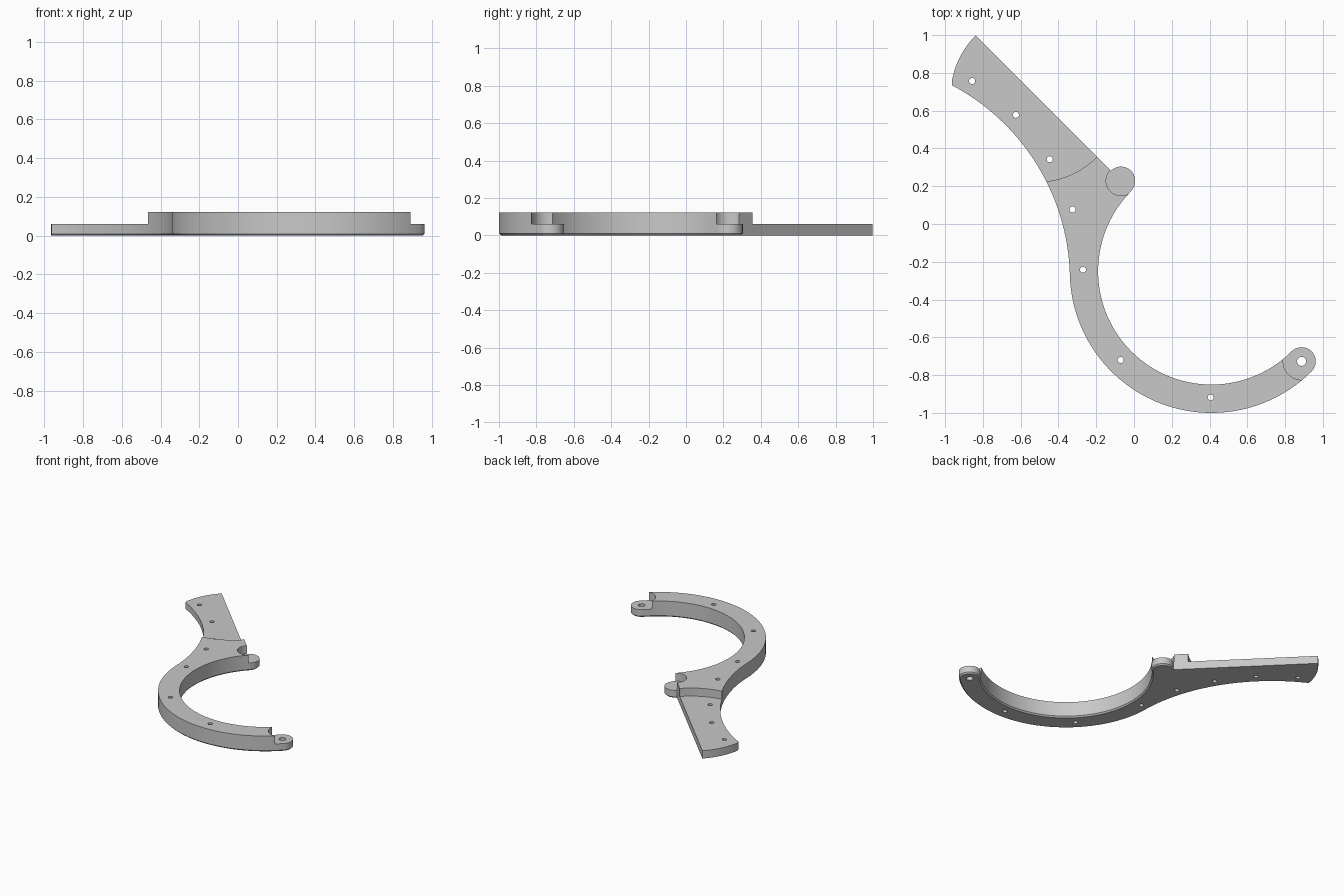
import bpy, bmesh, math

if "Cube" in bpy.data.objects:
    bpy.data.objects.remove(bpy.data.objects["Cube"])

RING = (0.41, -0.25)              # ring centre
INNER, OUTER, MID = 0.60, 0.75, 0.675
HIGH, LOW = 0.122, 0.06           # full height and thin height
FLARE = (-1.511, -0.302)          # centre of the concave outer flank
PAD = (-0.518, 0.678)             # centre of the thin arm's round recess


def polar(c, r, deg):
    a = math.radians(deg)
    return (c[0] + r * math.cos(a), c[1] + r * math.sin(a))


def arc(c, r, a0, a1, n):
    return [polar(c, r, a0 + (a1 - a0) * i / n) for i in range(n + 1)]


def cylinder(name, c, r, z0, z1, n):
    bpy.ops.mesh.primitive_cylinder_add(vertices=n, radius=r, depth=z1 - z0,
                                        location=(c[0], c[1], (z0 + z1) / 2))
    ob = bpy.context.object
    ob.name = name
    return ob


tab_low = polar(RING, MID, -45)
tab_high = polar(RING, MID + 0.002, 135)

# Outline: inner ring, end tab, outer ring, flank, arm end, straight edge, tab
outline = arc(RING, INNER, 135, 315, 96)
outline += arc(tab_low, 0.075, 135, -45, 24)[1:]
outline += arc(RING, OUTER, 315, 181.56, 72)[1:]
outline += arc(FLARE, 1.172, 1.56, 62.1, 36)[1:]
flank_end = len(outline) - 1
outline += arc(PAD, 0.453, 172.5, 135, 16)[1:]
straight_start = len(outline) - 1
outline += arc(tab_high, 0.075, 135, -45, 24)[:-1]

bm = bmesh.new()
base = [bm.verts.new((x, y, 0)) for x, y in outline]
face = bm.faces.new(base)
count = len(base)
# Bottom edges that carry the small chamfer
soft = [bm.edges.get((base[i], base[(i + 1) % count])) for i in range(count)
        if not flank_end <= i <= straight_start]
top = bmesh.ops.extrude_face_region(bm, geom=[face], use_keep_orig=True)
for v in top["geom"]:
    if isinstance(v, bmesh.types.BMVert):
        v.co.z = HIGH
bmesh.ops.recalc_face_normals(bm, faces=bm.faces)
bmesh.ops.bevel(bm, geom=soft, offset=0.01, segments=1, affect='EDGES',
                clamp_overlap=False)
bmesh.ops.recalc_face_normals(bm, faces=bm.faces)
mesh = bpy.data.meshes.new("curved_bracket")
bm.to_mesh(mesh)
bm.free()
bracket = bpy.data.objects.new("curved_bracket", mesh)
bpy.context.collection.objects.link(bracket)

# Recesses over the thin arm and the two tabs
cutters = [cylinder("arm_recess", PAD, 0.456, LOW, 0.3, 192),
           cylinder("end_tab_recess", tab_low, 0.098, LOW, 0.3, 64),
           cylinder("inner_tab_recess", tab_high, 0.079, LOW, 0.3, 64)]

# Through holes
holes = [(-0.857, 0.757), (-0.625, 0.578), (-0.446, 0.343), (-0.325, 0.077),
         (-0.27, -0.242), (-0.071, -0.72), (0.406, -0.918)]
cutters += [cylinder("screw_hole", h, 0.016, -0.1, 0.3, 24) for h in holes]
cutters.append(cylinder("pivot_hole", tab_low, 0.024, -0.1, 0.3, 32))

for c in cutters:
    mod = bracket.modifiers.new(c.name, 'BOOLEAN')
    mod.operation = 'DIFFERENCE'
    mod.solver = 'EXACT'
    mod.object = c
bpy.ops.object.select_all(action='DESELECT')
bpy.context.view_layer.objects.active = bracket
bracket.select_set(True)
for mod in list(bracket.modifiers):
    bpy.ops.object.modifier_apply(modifier=mod.name)
for c in cutters:
    bpy.data.objects.remove(c)

# Single grey finish
grey = bpy.data.materials.new("grey")
grey.diffuse_color = (0.58, 0.58, 0.58, 1)
grey.use_nodes = True
grey.node_tree.nodes["Principled BSDF"].inputs["Base Color"].default_value = grey.diffuse_color
bracket.data.materials.clear()
bracket.data.materials.append(grey)
bpy.ops.object.shade_smooth_by_angle(angle=math.radians(30))
